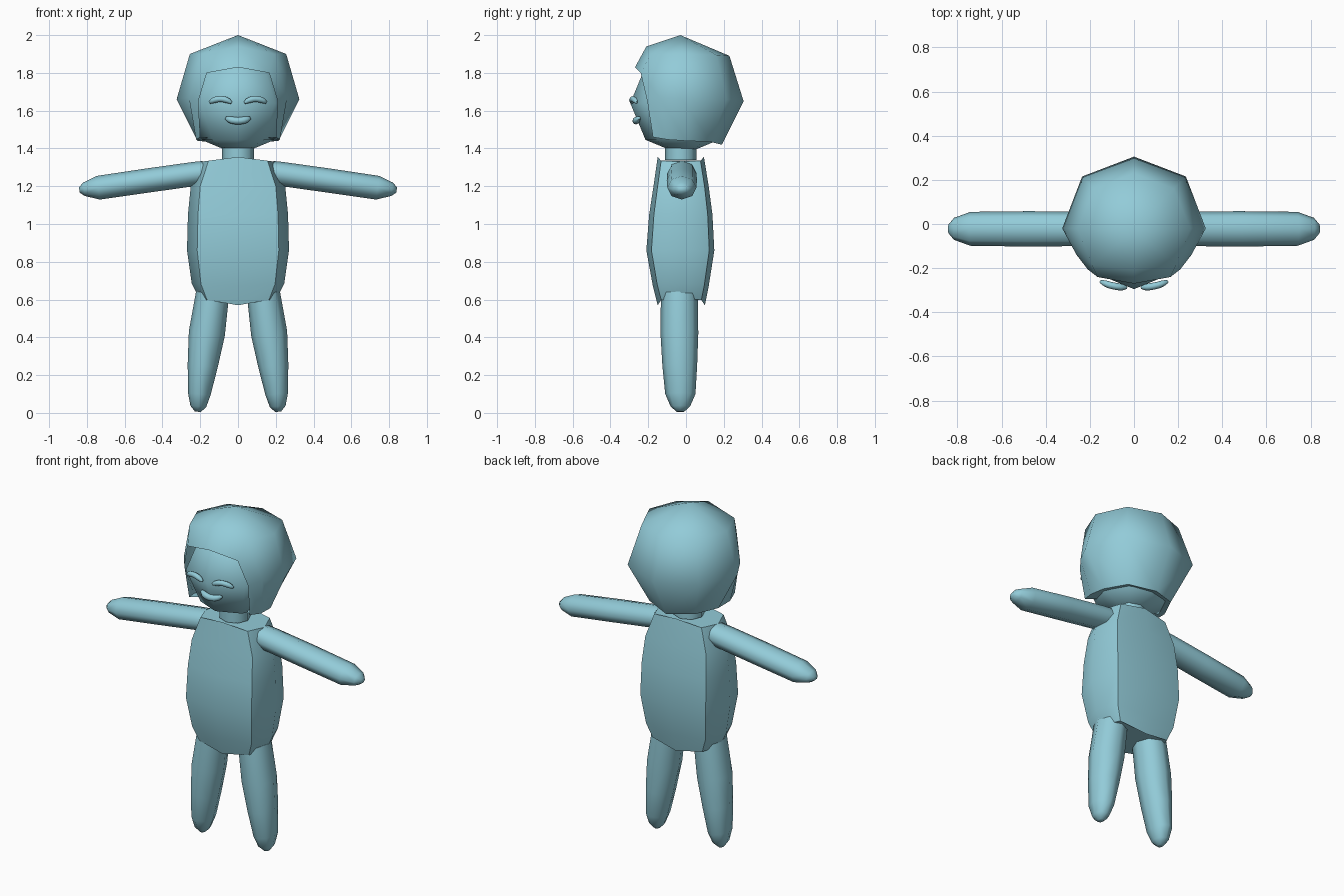
import bpy, bmesh, math
from mathutils import Vector

if "Cube" in bpy.data.objects:
    bpy.data.objects.remove(bpy.data.objects["Cube"])

skin = bpy.data.materials.new("light_teal")
skin.diffuse_color = (0.29, 0.60, 0.69, 1)
skin.use_nodes = True
skin.node_tree.nodes["Principled BSDF"].inputs["Base Color"].default_value = skin.diffuse_color


def finish(name, bm, mirror=False, angle=60):
    bmesh.ops.recalc_face_normals(bm, faces=bm.faces)
    me = bpy.data.meshes.new(name)
    bm.to_mesh(me)
    bm.free()
    me.materials.append(skin)
    ob = bpy.data.objects.new(name, me)
    bpy.context.collection.objects.link(ob)
    bpy.ops.object.select_all(action='DESELECT')
    ob.select_set(True)
    bpy.context.view_layer.objects.active = ob
    bpy.ops.object.shade_smooth_by_angle(angle=math.radians(angle))
    if mirror:
        mod = ob.modifiers.new("mirror", 'MIRROR')
        mod.merge_threshold = 0.0005
    return ob


def loft(bm, rings):
    """Skin closed rings of points and cap both ends."""
    rings = [[bm.verts.new(p) for p in ring] for ring in rings]
    n = len(rings[0])
    for a, b in zip(rings, rings[1:]):
        for i in range(n):
            j = (i + 1) % n
            bm.faces.new((a[i], a[j], b[j], b[i]))
    bm.faces.new(rings[0])
    bm.faces.new(rings[-1])


def tube(name, path, sides=8, mirror=False):
    """Path points are x, y, z, radius across, radius in y."""
    pts = [Vector(p[:3]) for p in path]
    rings = []
    for k, (x, y, z, ra, ry) in enumerate(path):
        t = pts[min(k + 1, len(pts) - 1)] - pts[max(k - 1, 0)]
        side = Vector((0, 1, 0)).cross(t).normalized()
        ring = []
        for i in range(sides):
            a = 2 * math.pi * i / sides
            ring.append(pts[k] + side * ra * math.cos(a)
                        + Vector((0, ry * math.sin(a), 0)))
        rings.append(ring)
    bm = bmesh.new()
    loft(bm, rings)
    return finish(name, bm, mirror)


# torso: eight-sided barrel, ends dropping or rising towards the sides
bm = bmesh.new()
rings = []
for z, w, front, back, lift in [(0.57, .205, -.15, .10, .035),
                                (0.67, .245, -.175, .12, .015),
                                (0.86, .27, -.21, .15, 0),
                                (1.05, .265, -.195, .14, 0),
                                (1.20, .25, -.172, .12, 0),
                                (1.355, .195, -.15, .095, -.025)]:
    mid = (front + back) / 2
    ring = []
    for u, v in [(0, -1), (.8, -.85), (1, 0), (.8, .85),
                 (0, 1), (-.8, .85), (-1, 0), (-.8, -.85)]:
        ring.append((u * w, mid + v * (back - front) / 2, z + lift * abs(u)))
    rings.append(ring)
loft(bm, rings)
finish("torso", bm, angle=50)

# limbs
tube("arms", [(.18, -.022, 1.272, .062, .075), (.23, -.022, 1.265, .064, .078),
              (.48, -.022, 1.23, .064, .08), (.74, -.022, 1.192, .063, .077),
              (.815, -.022, 1.184, .036, .05), (.84, -.022, 1.18, .014, .02)],
     mirror=True)
tube("legs", [(.135, -.035, .63, .088, .098), (.165, -.035, .42, .096, .10),
              (.187, -.033, .25, .08, .092), (.205, -.03, .10, .06, .08),
              (.21, -.03, .035, .042, .052), (.212, -.03, .006, .016, .02)],
     mirror=True)

# neck and faceted round head
tube("neck", [(0, -.028, 1.34, .085, .083), (0, -.028, 1.43, .085, .083)])
bm = bmesh.new()
bmesh.ops.create_uvsphere(bm, u_segments=8, v_segments=4, radius=.275)
bmesh.ops.translate(bm, verts=bm.verts, vec=(0, -.02, 1.64))
finish("head", bm)

# hair: right half as columns from face rim round to the back
bm = bmesh.new()
columns = [
    [(.165, -.24, 1.80), (.21, -.205, 1.65), (.2, -.175, 1.46)],
    [(.19, -.185, 1.90), (.26, -.14, 1.67), (.222, -.10, 1.447)],
    [(.255, -.02, 1.90), (.325, -.02, 1.66), (.215, 0, 1.44)],
    [(.18, .16, 1.895), (.235, .215, 1.66), (.15, .13, 1.435)],
    [(0, .23, 1.89), (0, .305, 1.65), (0, .19, 1.42)],
]
cols = [[bm.verts.new(p) for p in c] for c in columns]
inner = [bm.verts.new((c[2][0] * .5, c[2][1] * .5, 1.455)) for c in columns]
for k in range(len(cols) - 1):
    a, b = cols[k], cols[k + 1]
    for r in range(2):
        bm.faces.new((a[r], b[r], b[r + 1], a[r + 1]))
    bm.faces.new((a[2], b[2], inner[k + 1], inner[k]))
apex = bm.verts.new((0, -.03, 2.0))
brow = bm.verts.new((0, -.21, 1.94))
fringe = bm.verts.new((0, -.27, 1.83))
crown = [brow] + [c[0] for c in cols[1:]]
for a, b in zip(crown, crown[1:]):
    bm.faces.new((apex, a, b))
bm.faces.new((brow, cols[1][0], cols[0][0], fringe))
finish("hair", bm, mirror=True)


# closed smiling eyes and mouth: tapered arcs lying on the face
def arc(x0, x1, z_end, rise, y0, y1, radius, bow=0.0):
    path = []
    for i in range(9):
        t = i / 8
        s = 1 - (2 * t - 1) ** 2
        r = radius * (.45 + .55 * min(1, s * 1.6))
        path.append((x0 + (x1 - x0) * t, y0 + (y1 - y0) * t - bow * s,
                     z_end + rise * s, r, r))
    return path


tube("eyes", arc(.034, .152, 1.642, .02, -.287, -.262, .016, .006), mirror=True)
tube("mouth", arc(-.066, .066, 1.562, -.016, -.25, -.25, .019, .015))
